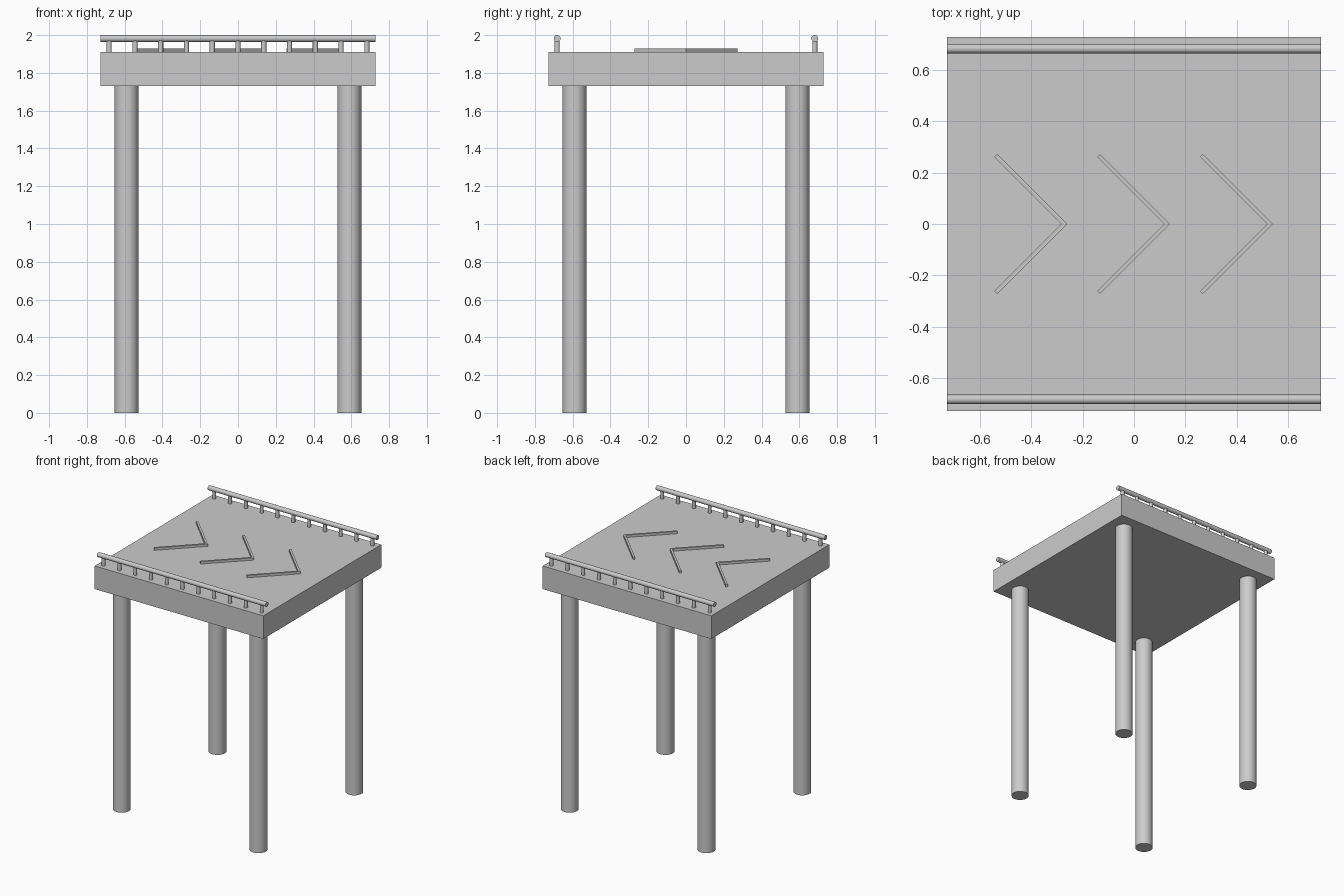
import bpy
import bmesh
import math

if "Cube" in bpy.data.objects:
    bpy.data.objects.remove(bpy.data.objects["Cube"])

HALF = 0.727       # deck half width
DECK_BOT, DECK_TOP = 1.73, 1.91
RAIL_Y, RAIL_R = 0.682, 0.018
LEG = 0.59


def cylinder(name, radius, length, loc, rot=(0, 0, 0), sides=32):
    bpy.ops.mesh.primitive_cylinder_add(vertices=sides, radius=radius, depth=length,
                                        location=loc, rotation=rot)
    ob = bpy.context.object
    ob.name = name
    bpy.ops.object.shade_smooth_by_angle(angle=math.radians(35))
    return ob


def chevron(name, tip_x, arm=0.272, width=0.016, height=0.018):
    # V outline with square-cut arm ends, pointing to +x, extruded upward
    d = width / math.sqrt(2)
    outline = [(0, 0), (-arm, arm), (-arm - d, arm - d), (-2 * d, 0),
               (-arm - d, -arm + d), (-arm, -arm)]
    bm = bmesh.new()
    face = bm.faces.new([bm.verts.new((tip_x + x, y, DECK_TOP)) for x, y in outline])
    top = bmesh.ops.extrude_face_region(bm, geom=[face])["geom"]
    bmesh.ops.translate(bm, vec=(0, 0, height),
                        verts=[v for v in top if isinstance(v, bmesh.types.BMVert)])
    bmesh.ops.recalc_face_normals(bm, faces=bm.faces)
    mesh = bpy.data.meshes.new(name)
    bm.to_mesh(mesh)
    bm.free()
    ob = bpy.data.objects.new(name, mesh)
    bpy.context.collection.objects.link(ob)


# Deck slab
bpy.ops.mesh.primitive_cube_add(size=1, location=(0, 0, (DECK_BOT + DECK_TOP) / 2))
deck = bpy.context.object
deck.name = "deck"
deck.scale = (2 * HALF, 2 * HALF, DECK_TOP - DECK_BOT)
bpy.ops.object.transform_apply(location=False, rotation=False, scale=True)

# Four round legs
for sy, fb in ((-1, "front"), (1, "back")):
    for sx, lr in ((-1, "left"), (1, "right")):
        cylinder(f"{fb}_{lr}_leg", 0.063, DECK_BOT, (sx * LEG, sy * LEG, DECK_BOT / 2))

# Low railings along front and back edges
for sy, fb in ((-1, "front"), (1, "back")):
    rail_z = 2.0 - RAIL_R
    cylinder(f"{fb}_rail", RAIL_R, 2 * HALF, (0, sy * RAIL_Y, rail_z), (0, math.pi / 2, 0))
    post_h = rail_z - DECK_TOP
    for i in range(11):
        cylinder(f"{fb}_rail_post_{i + 1}", 0.0135, post_h,
                 (-0.682 + i * 0.1364, sy * RAIL_Y, DECK_TOP + post_h / 2), sides=24)

# Raised direction chevrons on the deck
for i, tip in enumerate((-0.26, 0.14, 0.54)):
    chevron(f"deck_chevron_{i + 1}", tip)
